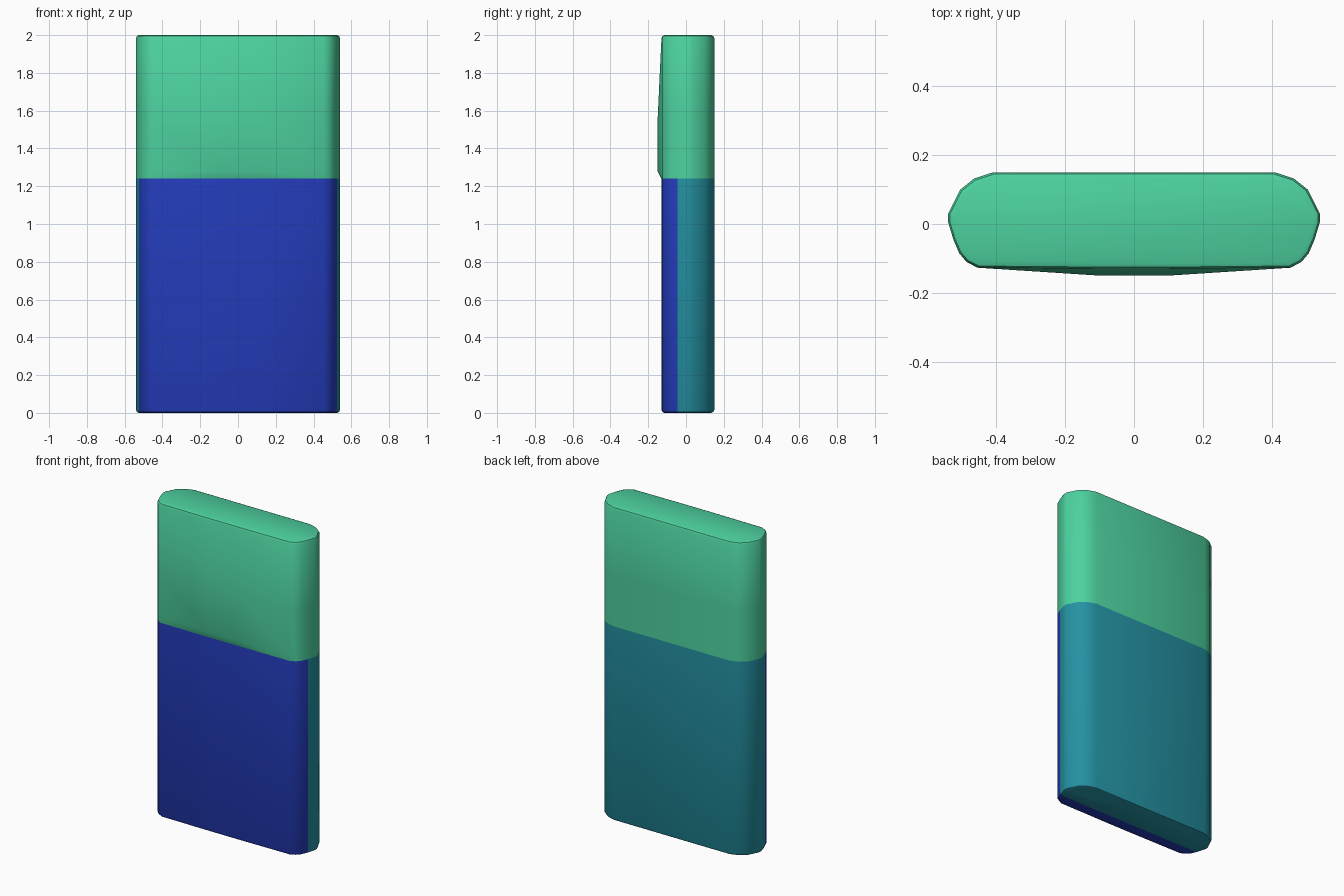
import bpy, bmesh, math

if "Cube" in bpy.data.objects:
    bpy.data.objects.remove(bpy.data.objects["Cube"], do_unlink=True)


def srgb(*rgb):
    return tuple(((c / 255 + 0.055) / 1.055) ** 2.4 for c in rgb) + (1,)


def material(name, color):
    m = bpy.data.materials.new(name)
    m.use_nodes = True
    m.diffuse_color = color
    m.node_tree.nodes["Principled BSDF"].inputs["Base Color"].default_value = color
    return m


GREEN = material("mint green", srgb(77, 210, 159))
BLUE = material("royal blue", srgb(37, 62, 193))
TEAL = material("teal", srgb(36, 146, 163))

# Right half of the cross-section, from back to front
HALF = [(0.41, 0.15), (0.465, 0.132), (0.505, 0.10), (0.54, 0.03), (0.54, 0.005),
        (0.525, -0.045), (0.508, -0.085), (0.487, -0.11), (0.455, -0.127), (0.1, -0.13)]
SPLIT = -0.045   # y of the front panel edge
MID_Y = 0.01


def loft(name, levels, mats, rule):
    """Stack cross-sections; each level is (z, rim inset, front bulge)."""
    outline = HALF + [(-x, y) for x, y in reversed(HALF)]
    bm = bmesh.new()
    rings = []
    for z, inset, bulge in levels:
        ring = []
        for x, y in outline:
            dy = -bulge if abs(x) < 0.2 and y < 0 else 0
            sx, sy = 1 - inset / 0.54, 1 - inset / 0.14
            ring.append(bm.verts.new((x * sx, MID_Y + (y - MID_Y) * sy + dy, z)))
        rings.append(ring)
    n = len(outline)
    for a, b in zip(rings, rings[1:]):
        for i in range(n):
            j = (i + 1) % n
            bm.faces.new((a[i], a[j], b[j], b[i]))
    # Close only the outer end of each half
    for ring in (rings[0], rings[-1]):
        if ring[0].co.z in (0, 2):
            bm.faces.new(ring)
    bmesh.ops.recalc_face_normals(bm, faces=bm.faces)
    # Split flat caps along the panel edge so both colours reach the underside
    caps = [f for f in bm.faces if len(f.verts) > 4]
    geom = caps + [e for f in caps for e in f.edges] + [v for f in caps for v in f.verts]
    bmesh.ops.bisect_plane(bm, geom=list(dict.fromkeys(geom)), dist=0.0001,
                           plane_co=(0, SPLIT, 0), plane_no=(0, 1, 0))
    for f in bm.faces:
        f.material_index = rule(f.calc_center_median())
    # Outward orientation check against the back wall
    back = max(bm.faces, key=lambda f: f.calc_center_median().y)
    if back.normal.y < 0:
        bmesh.ops.reverse_faces(bm, faces=bm.faces)
    mesh = bpy.data.meshes.new(name)
    bm.to_mesh(mesh)
    bm.free()
    for m in mats:
        mesh.materials.append(m)
    ob = bpy.data.objects.new(name, mesh)
    bpy.context.collection.objects.link(ob)
    bpy.ops.object.select_all(action="DESELECT")
    ob.select_set(True)
    bpy.context.view_layer.objects.active = ob
    bpy.ops.object.shade_smooth_by_angle(angle=math.radians(35))
    return ob


# Lower body: blue front panel, teal back and sides
loft("lower_body", [(0, 0.016, 0), (0.005, 0.005, 0), (0.016, 0, 0), (1.24, 0, 0)],
     [TEAL, BLUE], lambda c: int(c.y < SPLIT))

# Upper cap: shallow bulge on the front, fading towards the top
loft("upper_cap", [(1.24, 0, 0), (1.28, 0, 0.02), (1.56, 0, 0.02),
                   (1.984, 0, 0), (1.995, 0.005, 0), (2, 0.016, 0)],
     [GREEN], lambda c: 0)
